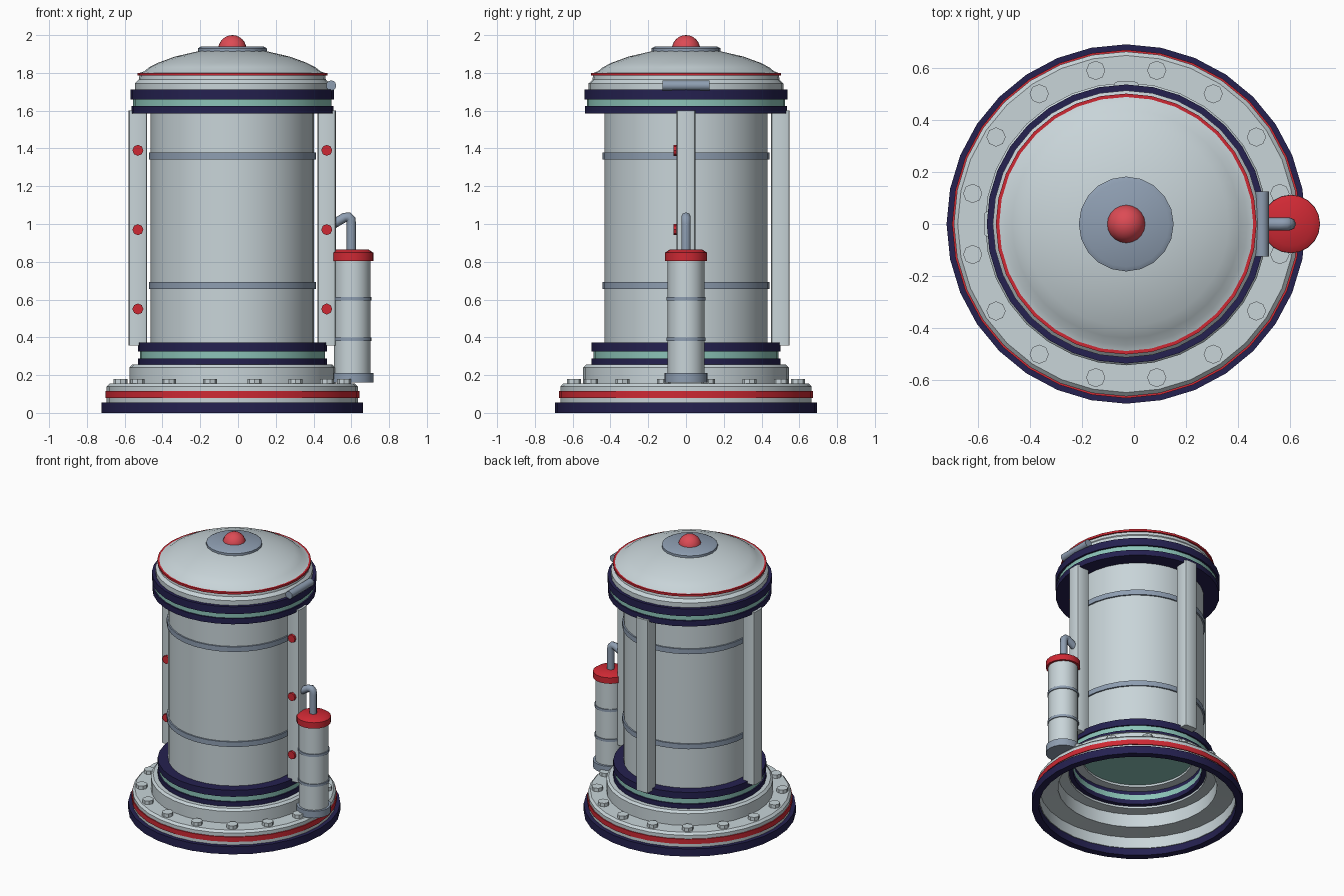
import bpy, bmesh, math
from mathutils import Matrix, Vector

cube = bpy.data.objects.get("Cube")
if cube:
    bpy.data.objects.remove(cube, do_unlink=True)

CX = -0.03   # main axis of the capsule
TX = 0.605   # axis of the side tank


def material(name, rgb):
    m = bpy.data.materials.new(name)
    m.use_nodes = True
    m.diffuse_color = (*rgb, 1)
    m.node_tree.nodes["Principled BSDF"].inputs["Base Color"].default_value = (*rgb, 1)
    return m


PALE = material("pale_grey", (0.58, 0.66, 0.69))
NAVY = material("navy", (0.018, 0.015, 0.08))
RED = material("red", (0.62, 0.022, 0.034))
LAMP = material("lamp_red", (0.72, 0.07, 0.09))
STEEL = material("steel_blue", (0.27, 0.34, 0.44))
TEAL = material("teal", (0.26, 0.55, 0.48))


def finish(name, bm, mat, angle=35):
    bmesh.ops.remove_doubles(bm, verts=bm.verts, dist=1e-5)
    bmesh.ops.recalc_face_normals(bm, faces=bm.faces)
    me = bpy.data.meshes.new(name)
    bm.to_mesh(me)
    bm.free()
    me.materials.append(mat)
    ob = bpy.data.objects.new(name, me)
    bpy.context.collection.objects.link(ob)
    bpy.ops.object.select_all(action='DESELECT')
    ob.select_set(True)
    bpy.context.view_layer.objects.active = ob
    bpy.ops.object.shade_smooth_by_angle(angle=math.radians(angle))
    return ob


def lathe(name, profile, mat, x=CX, sides=32):
    """Revolve a closed (radius, height) loop about a vertical axis."""
    bm = bmesh.new()
    rows = []
    for i in range(sides):
        a = 2 * math.pi * i / sides
        rows.append([bm.verts.new((x + r * math.cos(a), r * math.sin(a), z)) for r, z in profile])
    n = len(profile)
    for i in range(sides):
        p, q = rows[i], rows[(i + 1) % sides]
        for j in range(n):
            k = (j + 1) % n
            if profile[j][0] or profile[k][0]:
                bm.faces.new((p[j], q[j], q[k], p[k]))
    bmesh.ops.dissolve_degenerate(bm, dist=1e-6, edges=bm.edges)
    return finish(name, bm, mat)


def ring(name, inner, outer, z0, z1, mat, x=CX, sides=32):
    return lathe(name, [(inner, z0), (outer, z0), (outer, z1), (inner, z1)], mat, x, sides)


def rod(name, radius, depth, place, mat, sides=8):
    bm = bmesh.new()
    bmesh.ops.create_cone(bm, cap_ends=True, segments=sides, radius1=radius,
                          radius2=radius, depth=depth, matrix=place)
    return finish(name, bm, mat)


# Hollow stepped base
ring("base_ring", 0.645, 0.693, 0, 0.055, NAVY)
lathe("base_flange", [(0.64, 0.05), (0.665, 0.05), (0.665, 0.14), (0.65, 0.155),
                      (0.53, 0.155), (0.53, 0.14), (0.64, 0.13)], PALE)
ring("base_stripe", 0.65, 0.672, 0.08, 0.115, RED)
lathe("base_collar", [(0.52, 0.14), (0.545, 0.14), (0.545, 0.24), (0.53, 0.255),
                      (0.45, 0.255), (0.45, 0.24), (0.52, 0.235)], PALE)
for i in range(16):
    a = math.radians(22.5 * (i + 0.5))
    spot = Vector((CX + 0.604 * math.cos(a), 0.604 * math.sin(a), 0.16))
    rod("base_bolt", 0.037, 0.04, Matrix.Translation(spot), PALE)

# Lower and upper gaskets
ring("lower_gasket_bottom", 0.42, 0.50, 0.255, 0.288, NAVY)
ring("lower_gasket_stripe", 0.42, 0.49, 0.288, 0.325, TEAL)
ring("lower_gasket_top", 0.42, 0.50, 0.325, 0.372, NAVY)
ring("upper_gasket_bottom", 0.40, 0.535, 1.585, 1.625, NAVY)
ring("upper_gasket_stripe", 0.40, 0.525, 1.625, 1.66, TEAL)
ring("upper_gasket_top", 0.40, 0.538, 1.66, 1.712, NAVY)

# Main body with bands and inner floor
ring("body_shell", 0.36, 0.432, 0.35, 1.6, PALE)
lathe("body_floor", [(0, 0.365), (0.37, 0.365), (0.37, 0.385), (0, 0.385)], TEAL)
for z in (0.675, 1.36):
    ring("body_band", 0.42, 0.442, z - 0.018, z + 0.018, STEEL)

# Domed lid, top plate and lamp
lathe("lid", [(0, 1.70), (0.515, 1.70), (0.515, 1.745), (0.495, 1.765), (0.49, 1.80),
              (0.467, 1.808), (0.44, 1.83), (0.395, 1.853), (0.305, 1.886),
              (0.18, 1.915), (0, 1.925)], PALE)
ring("lid_stripe", 0.47, 0.503, 1.785, 1.80, RED)
lathe("top_plate", [(0, 1.91), (0.183, 1.91), (0.183, 1.93), (0.165, 1.94), (0, 1.94)],
      STEEL, sides=20)
bm = bmesh.new()
bmesh.ops.create_uvsphere(bm, u_segments=20, v_segments=12, radius=0.075,
                          matrix=Matrix.Translation((CX, 0, 1.925)))
finish("lamp", bm, LAMP)

# Lid hinge bar on the left side
turn = Matrix.Rotation(math.pi / 2, 4, 'X')
rod("lid_hinge", 0.027, 0.25, Matrix.Translation((0.493, 0, 1.733)) @ turn, STEEL, 12)

# Three upright columns
for name, x, y in (("right_column", CX - 0.5, 0), ("left_column", CX + 0.5, 0),
                   ("back_column", CX, 0.5)):
    bm = bmesh.new()
    bmesh.ops.create_cube(bm, size=1, matrix=Matrix.Translation((x, y, 0.978))
                          @ Matrix.Diagonal((0.098, 0.098, 1.245, 1)))
    upright = [e for e in bm.edges if abs(e.verts[0].co.z - e.verts[1].co.z) > 1]
    bmesh.ops.bevel(bm, geom=upright, offset=0.015, segments=2, profile=0.5, affect='EDGES')
    finish(name, bm, PALE)

# Red studs on the front of the side columns
for x in (CX - 0.5, CX + 0.5):
    for z in (0.55, 0.97, 1.39):
        rod("column_stud", 0.029, 0.04, Matrix.Translation((x, -0.045, z)) @ turn, RED)

# Side tank
lathe("tank_body", [(0, 0.17), (0.097, 0.17), (0.097, 0.82), (0, 0.82)], PALE, TX, 20)
lathe("tank_foot", [(0, 0.16), (0.113, 0.16), (0.113, 0.21), (0, 0.21)], STEEL, TX, 20)
lathe("tank_cap", [(0, 0.805), (0.112, 0.805), (0.112, 0.848), (0.085, 0.866), (0, 0.866)],
      RED, TX, 20)
for z in (0.39, 0.605):
    ring("tank_band", 0.09, 0.103, z - 0.009, z + 0.009, STEEL, TX, 20)

# Bent pipe joining the tank to the column
curve = bpy.data.curves.new("tank_pipe", 'CURVE')
curve.dimensions = '3D'
curve.bevel_depth = 0.025
curve.bevel_resolution = 2
curve.use_fill_caps = True
path = [(0.60, 0.85), (0.60, 1.00), (0.598, 1.025), (0.585, 1.038), (0.565, 1.035), (0.505, 1.0)]
line = curve.splines.new('POLY')
line.points.add(len(path) - 1)
for point, (x, z) in zip(line.points, path):
    point.co = (x, 0, z, 1)
line.use_smooth = True
curve.materials.append(STEEL)
bpy.context.collection.objects.link(bpy.data.objects.new("tank_pipe", curve))
